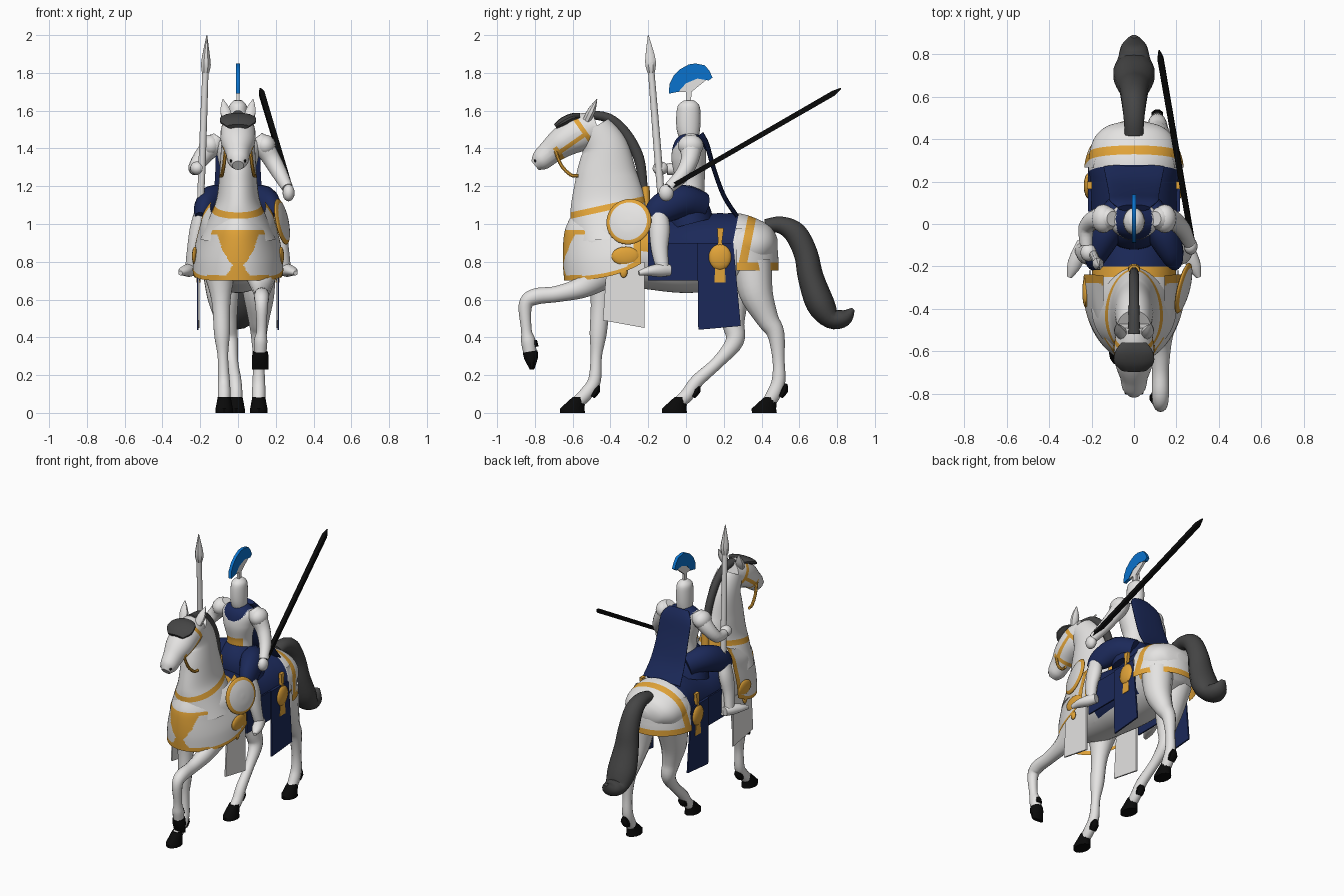
import bpy, bmesh, math
from mathutils import Vector

COLOURS = {
    "white": (0.78, 0.77, 0.76), "gold": (0.76, 0.37, 0.04), "navy": (0.011, 0.022, 0.1),
    "blue": (0.003, 0.17, 0.61), "dark_grey": (0.06, 0.06, 0.06), "black": (0.003, 0.003, 0.003),
}
MATS = {}
for key, rgb in COLOURS.items():
    MATS[key] = bpy.data.materials.new(key)
    MATS[key].diffuse_color = (*rgb, 1)
ORDER = list(COLOURS)


def finish(name, bm, colour, cuts=()):
    """Make the object; colour is a name, or a rule from face centre to a name, with clean cut planes."""
    for co, no in cuts:
        bmesh.ops.bisect_plane(bm, geom=bm.verts[:] + bm.edges[:] + bm.faces[:], dist=1e-5,
                               plane_co=co, plane_no=no)
    bmesh.ops.recalc_face_normals(bm, faces=bm.faces)
    rule = colour if callable(colour) else None
    for f in bm.faces:
        f.material_index = ORDER.index(rule(f.calc_center_median())) if rule else 0
    me = bpy.data.meshes.new(name)
    bm.to_mesh(me)
    bm.free()
    for key in (ORDER if rule else [colour]):
        me.materials.append(MATS[key])
    ob = bpy.data.objects.new(name, me)
    bpy.context.collection.objects.link(ob)
    return ob


def spline(pts, n):
    """Smooth curve through the control points."""
    pts = [Vector(p) for p in pts]
    out = []
    for i in range(len(pts) - 1):
        a, b, c, d = pts[max(i - 1, 0)], pts[i], pts[i + 1], pts[min(i + 2, len(pts) - 1)]
        for k in range(n):
            t = k / n
            out.append(0.5 * (2 * b + (c - a) * t + (2 * a - 5 * b + 4 * c - d) * t * t
                              + (3 * b - a - 3 * c + d) * t ** 3))
    return out + [pts[-1]]


def bridge(bm, rows, closed=True):
    for r, q in zip(rows, rows[1:]):
        for k in range(len(r) if closed else len(r) - 1):
            j = (k + 1) % len(r)
            bm.faces.new((r[k], r[j], q[j], q[k]))
    if closed:
        bm.faces.new(rows[0])
        bm.faces.new(rows[-1])


def tube(name, pts, colour, sides=14, n=4, cuts=()):
    """Loft ellipses along a path; each point is x, y, z, half width, half depth."""
    path = spline(pts, n)
    pos = [Vector(p[:3]) for p in path]
    sideways = abs((pos[-1] - pos[0]).normalized().x) > 0.9
    ref = Vector((0, 1, 0)) if sideways else Vector((1, 0, 0))
    bm = bmesh.new()
    rings = []
    for i, p in enumerate(path):
        t = (pos[min(i + 1, len(pos) - 1)] - pos[max(i - 1, 0)]).normalized()
        s = (ref - t * ref.dot(t)).normalized()
        u = t.cross(s)
        w, h = max(p[3], 0.002), max(p[4], 0.002)
        angs = [2 * math.pi * (k + 0.5) / sides for k in range(sides)]
        rings.append([bm.verts.new(pos[i] + s * w * math.cos(a) + u * h * math.sin(a)) for a in angs])
    bridge(bm, rings)
    return finish(name, bm, colour, cuts)


def plate(name, outline, x, thick, colour):
    """Flat panel from a y, z outline."""
    bm = bmesh.new()
    bridge(bm, [[bm.verts.new((x + s * thick / 2, y, z)) for y, z in outline] for s in (-1, 1)])
    return finish(name, bm, colour)


def skirt(name, cy, facing, span, rings, lift, colour, cuts=()):
    """Curved armour sheet around a centre; rings are z, x radius, y radius."""
    bm = bmesh.new()
    angs = [span * (k / 60 - 1) for k in range(121)]
    bridge(bm, [[bm.verts.new((rx * math.sin(a), cy + facing * ry * math.cos(a), z + lift * (a / span) ** 4))
                 for a in angs] for z, rx, ry in spline(rings, 14)], False)
    return finish(name, bm, colour, cuts)


def ball(name, centre, size, colour):
    bm = bmesh.new()
    bmesh.ops.create_uvsphere(bm, u_segments=16, v_segments=10, radius=1)
    for v in bm.verts:
        v.co = Vector(c + q * s for c, q, s in zip(centre, v.co, size))
    return finish(name, bm, colour)


# Horse body with saddle blanket, shoulder strap and rump stripe
def body_rule(c):
    d = c.y - c.z * .2
    if d > .165:
        return "white"
    if d > .12:
        return "gold" if c.z > 0.76 else "white"
    if -0.25 < c.y < -0.2 and c.z > 0.85:
        return "gold"
    return "navy" if c.z > 0.7 and c.y > -0.2 and d < .068 else "white"


stripe_cuts = [((0, d, 0), (0, 1, -.2)) for d in (.068, .12, .165)]
body_cuts = stripe_cuts + [((0, y, 0), (0, 1, 0)) for y in (-.25, -.2)] + [((0, 0, z), (0, 0, 1)) for z in (.7, .76)]
stations = [(-0.62, .78, .96, .06), (-0.58, .74, 1.0, .11), (-0.5, .70, 1.06, .17), (-0.4, .68, 1.09, .19),
            (-0.2, .655, 1.07, .2), (0, .635, 1.04, .2), (0.2, .655, 1.06, .21), (0.3, .70, 1.06, .215),
            (0.4, .76, 1.02, .19), (0.46, .81, .97, .13), (0.485, .86, .92, .04)]
tube("horse_body", [(0, y, (a + b) / 2, w, (b - a) / 2) for y, a, b, w in stations], body_rule, 64, 9, body_cuts)


# Neck with slanted collar
def neck_rule(c):
    return "gold" if abs(c.z - .22 * c.y - 1.179) < .017 else "white"


tube("horse_neck", [(0, -.40, .92, .2, .212), (0, -.408, 1.04, .15, .205), (0, -.412, 1.13, .115, .195),
                    (0, -.42, 1.25, .1, .165), (0, -.43, 1.4, .09, .125), (0, -.49, 1.51, .08, .095)],
     neck_rule, 40, 10, [((0, 0, z), (0, -.22, 1)) for z in (1.162, 1.196)])


# Head with bridle
ALONG, ACROSS, POLL = Vector((0, -.82, -.57)), Vector((0, -.57, .82)), Vector((0, -.48, 1.53))


def head_rule(c):
    t, s = (c - POLL).dot(ALONG), (c - POLL).dot(ACROSS)
    if (.235 < t < .26 and s < .02) or .06 < t < .085:
        return "gold"
    return "gold" if .06 < t < .25 and -.026 < s < -.004 else "white"


tube("horse_head", [(0, -.47, 1.515, .075, .08), (0, -.56, 1.485, .092, .098), (0, -.65, 1.435, .09, .083),
                    (0, -.72, 1.38, .066, .066), (0, -.77, 1.335, .055, .055), (0, -.8, 1.31, .03, .03)],
     head_rule, 32, 10, [(POLL + ALONG * t, ALONG) for t in (.06, .085, .235, .26)]
     + [(POLL + ACROSS * s, ACROSS) for s in (-.026, -.004, .02)])
tube("forelock", [(0, -.56, 1.568, .06, .02), (0, -.6, 1.565, .09, .022), (0, -.65, 1.54, .096, .025),
                  (0, -.69, 1.515, .06, .015)], "dark_grey")
tube("mane", [(0, -.52, 1.58, .03, .022), (0, -.41, 1.56, .026, .026), (0, -.32, 1.48, .024, .028),
              (0, -.25, 1.35, .024, .028), (0, -.225, 1.19, .02, .022)], "dark_grey")
tube("mane_end_band", [(0, -.215, 1.2, .026, .022), (0, -.21, 1.09, .03, .022)], "gold")
tube("tail", [(0, .42, .99, .045, .035), (0, .5, .995, .05, .045), (0, .58, .95, .06, .06),
              (0, .635, .84, .07, .063), (0, .66, .72, .085, .068), (0, .71, .58, .1, .075),
              (0, .77, .5, .08, .055), (0, .84, .505, .06, .045), (0, .885, .55, .015, .01)], "dark_grey")


# Chest armour with gold shield shape and hem
def chest_rule(c):
    a = abs(math.atan2(c.x, -(c.y + .3)))
    half = .12 - (.97 - c.z) * .35 if c.z > .85 else max(.03, .078 - (.85 - c.z) * .7, .03 + (.78 - c.z) * .6)
    if c.z < .727 + .09 * (a / 1.75) ** 4 or (c.y < -.45 and .945 < c.z < .967) or (abs(c.x) < half and c.z < .967):
        return "gold"
    return "gold" if a > 1.67 else "white"


skirt("chest_armour", -.3, -1, 1.75, [(1.03, .145, .315), (.97, .185, .34), (.9, .205, .35), (.8, .23, .352),
                                      (.7, .24, .345)], .09, chest_rule, [((0, 0, z), (0, 0, 1)) for z in (.945, .967)])
skirt("rump_armour", .25, 1, 1.5, [(.98, .19, .188), (.9, .217, .228), (.83, .228, .238), (.755, .235, .24)], 0,
      lambda c: "gold" if c.z < .795 else body_rule(c), stripe_cuts + [((0, 0, .795), (0, 0, 1))])


# Legs, hooves and fetlock tufts
def leg(name, pts):
    tube(name, [(x, y, z, r * .95, r) for x, y, z, r in pts], "white", 14, 5)


def hoof(name, x, y, back):
    bm = bmesh.new()
    angs = [k * math.pi / 6 for k in range(12)]
    bridge(bm, [[bm.verts.new((x + rx * math.cos(a), cy + ry * math.sin(a), z)) for a in angs] for z, cy, rx, ry in
                ((0, y, .046, .066), (.022, y - .003, .046, .065), (.085, y + .035, .034, .034))])
    finish(name, bm, "black")
    tube(name + "_tuft", [(x, back - .02, .085, .024, .015), (x, back, .12, .03, .025),
                          (x, back + .01, .155, .014, .01)], "black", 8, 2)


leg("front_leg_raised", [(.12, -.42, .76, .1), (.125, -.54, .67, .06), (.125, -.68, .63, .043),
                         (.125, -.80, .615, .043), (.125, -.85, .57, .036), (.125, -.845, .44, .028),
                         (.12, -.835, .38, .038), (.118, -.825, .31, .034)])
tube("raised_hoof", [(.118, -.825, .325, .04, .04), (.118, -.82, .29, .046, .038),
                     (.118, -.815, .23, .044, .012)], "black", 12, 2)
tube("raised_tuft", [(.12, -.8, .385, .018, .012), (.12, -.793, .35, .022, .014)], "black", 8, 2)
leg("front_leg_standing", [(-.1, -.43, .78, .1), (-.09, -.45, .6, .055), (-.085, -.465, .42, .045),
                           (-.08, -.475, .3, .03), (-.075, -.485, .17, .034), (-.073, -.53, .1, .036),
                           (-.073, -.57, .06, .034)])
hoof("front_hoof", -.073, -.6, -.477)
leg("hind_leg_forward", [(-.09, .3, .8, .11), (-.08, .25, .62, .09), (-.06, .25, .48, .06), (-.045, .258, .38, .048),
                         (-.03, .17, .27, .033), (-.015, .06, .17, .035), (-.01, .01, .1, .036),
                         (-.01, -.03, .06, .034)])
hoof("hind_hoof_forward", -.01, -.06, .055)
leg("hind_leg_rear", [(.1, .35, .8, .105), (.11, .37, .64, .09), (.11, .43, .5, .06), (.11, .475, .42, .046),
                      (.11, .49, .28, .032), (.11, .49, .17, .036), (.11, .465, .1, .038), (.11, .44, .06, .035)])
hoof("hind_hoof_rear", .11, .415, .518)

# Paired details and the rider's legs
for s, side in ((-1, "left"), (1, "right")):
    tube("horse_ear_" + side, [(s * .055, -.525, 1.55, .026, .022), (s * .068, -.5, 1.6, .028, .022),
                               (s * .08, -.472, 1.66, .003, .003)], "white", 8)
    ball("nostril_" + side, (s * .035, -.797, 1.335), (.009, .008, .009), "black")
    tube("rein_" + side, [(s * .066, -.69, 1.385, .01, .01), (s * .075, -.66, 1.31, .01, .01),
                          (s * .085, -.61, 1.26, .01, .01), (s * .09, -.57, 1.255, .01, .01)], "gold", 8)
    plate("front_panel_" + side, [(-.42, .78), (-.22, .8), (-.22, .45), (-.44, .49)], s * .208, .01, "white")
    plate("blanket_side_" + side, [(-.2, .9), (.24, .9), (.24, .7), (-.2, .7)], s * .205, .01, "navy")
    plate("rear_panel_" + side, [(.06, .9), (.25, .9), (.29, .46), (.065, .44)], s * .213, .01, "navy")
    ball("medallion_" + side, (s * .213, .18, .825), (.024, .062, .07), "gold")
    plate("medallion_strap_" + side, [(.15, .69), (.21, .69), (.205, .78), (.19, .9), (.2, .98),
                                      (.165, .98), (.17, .9), (.155, .78)], s * .21, .022, "gold")
    ball("pouch_" + side, (s * .228, -.32, .83), (.016, .075, .05), "gold")
    ball("pouch_drop_" + side, (s * .226, -.33, .745), (.012, .02, .03), "gold")
    tube("thigh_" + side, [(s * .06, .08, 1.09, .07, .08), (s * .125, -.02, 1.12, .08, .088),
                           (s * .175, -.13, 1.08, .06, .08), (s * .195, -.18, 1.03, .035, .05)], "navy")
    tube("shin_" + side, [(s * .19, -.15, 1.08, .035, .045), (s * .212, -.14, .98, .043, .055),
                          (s * .235, -.14, .87, .035, .045), (s * .25, -.125, .77, .03, .035)], "white")
    tube("foot_" + side, [(s * .24, -.085, .755, .028, .03), (s * .26, -.14, .755, .036, .035),
                          (s * .285, -.2, .75, .032, .025), (s * .305, -.25, .74, .012, .012)], "white")
    ball("shoulder_guard_" + side, (s * .145, .025, 1.415), (.055, .068, .058), "white")


# Rider torso, hips and cape
def torso_rule(c):
    if c.z < 1.265:
        return "gold" if c.y < 0 and abs(c.x) < .062 and c.z > 1.2 else "white"
    return "navy" if math.hypot(c.x, c.z - 1.47) < .085 else "white"


tube("hips", [(0, .02, 1.0, .17, .13), (0, .0, 1.1, .145, .12), (0, .02, 1.2, .08, .075)], "navy", 24)
tube("torso", [(0, .02, 1.17, .085, .078), (0, .02, 1.25, .083, .08), (0, .015, 1.35, .108, .092),
               (0, .02, 1.43, .115, .08), (0, .025, 1.48, .045, .04)], torso_rule, 64, 14, [((0, 0, 1.265), (0, 0, 1))])
tube("cape", [(0, .075, 1.475, .075, .02), (0, .11, 1.42, .115, .014), (0, .145, 1.3, .12, .012),
              (0, .2, 1.15, .13, .012), (0, .27, 1.04, .145, .012)], "navy", 24)

# Arms and hands
tube("arm_left", [(-.1, .025, 1.46, .035, .035), (-.13, .025, 1.42, .055, .06), (-.185, .02, 1.36, .047, .047),
                  (-.225, -.02, 1.3, .038, .038), (-.225, -.1, 1.29, .03, .03)], "white")
ball("hand_left", (-.215, -.135, 1.295), (.038, .042, .036), "white")
tube("arm_right", [(.1, .025, 1.46, .035, .035), (.13, .025, 1.42, .055, .06), (.18, .02, 1.34, .047, .047),
                   (.225, -.02, 1.26, .04, .04), (.262, -.09, 1.19, .03, .03)], "white")
ball("hand_right", (.268, -.105, 1.165), (.032, .04, .045), "white")

# Helmet, crest holder and crest
tube("helmet", [(0, .02, 1.44, .046, .046), (0, .013, 1.5, .051, .062), (0, .013, 1.58, .051, .064),
                (0, .015, 1.63, .045, .055), (0, .015, 1.655, .02, .025)], "white", 18)
plate("crest_holder", [(0, 1.64), (.025, 1.64), (.03, 1.7), (.11, 1.765), (.06, 1.775), (0, 1.75),
                       (-.045, 1.7), (0, 1.7)], 0, .016, "white")
plate("helmet_crest", [(-.09, 1.69), (-.088, 1.74), (-.065, 1.785), (-.03, 1.82), (.015, 1.845), (.05, 1.85),
                       (.1, 1.84), (.125, 1.81), (.14, 1.775), (.12, 1.76), (.06, 1.77), (0, 1.745),
                       (-.04, 1.7)], 0, .021, "blue")

# Weapons and shield
tube("spear_shaft", [(-.216, -.1, .72, .012, .012), (-.193, -.14, 1.25, .02, .02),
                     (-.172, -.185, 1.82, .017, .017)], "white", 10)
tube("spear_head", [(-.172, -.184, 1.8, .02, .02), (-.17, -.187, 1.84, .028, .03),
                    (-.169, -.19, 1.89, .022, .027), (-.165, -.2, 2.0, .002, .002)], "white", 8, 2)
tube("sword", [(.277, -.1, 1.185, .015, .015), (.27, -.06, 1.208, .018, .018), (.125, .78, 1.692, .02, .02),
               (.118, .82, 1.718, .004, .004)], "black", 4, 1)
middle, axis = Vector((.222, -.3, 1.01)), Vector((1, -.25, .2)).normalized()
tube("shield", [(*(middle + axis * d), r, r) for d, r in ((0, .1), (.008, .122), (.02, .112), (.032, .06), (.036, .01))],
     lambda c: "gold" if (c - middle - axis * (c - middle).dot(axis)).length > .102 else "white", 32, 8)

# Smooth shading with sharp edges kept
for ob in bpy.context.scene.objects:
    ob.select_set(ob.type == "MESH")
    bpy.context.view_layer.objects.active = ob
bpy.ops.object.shade_smooth_by_angle(angle=math.radians(40))
